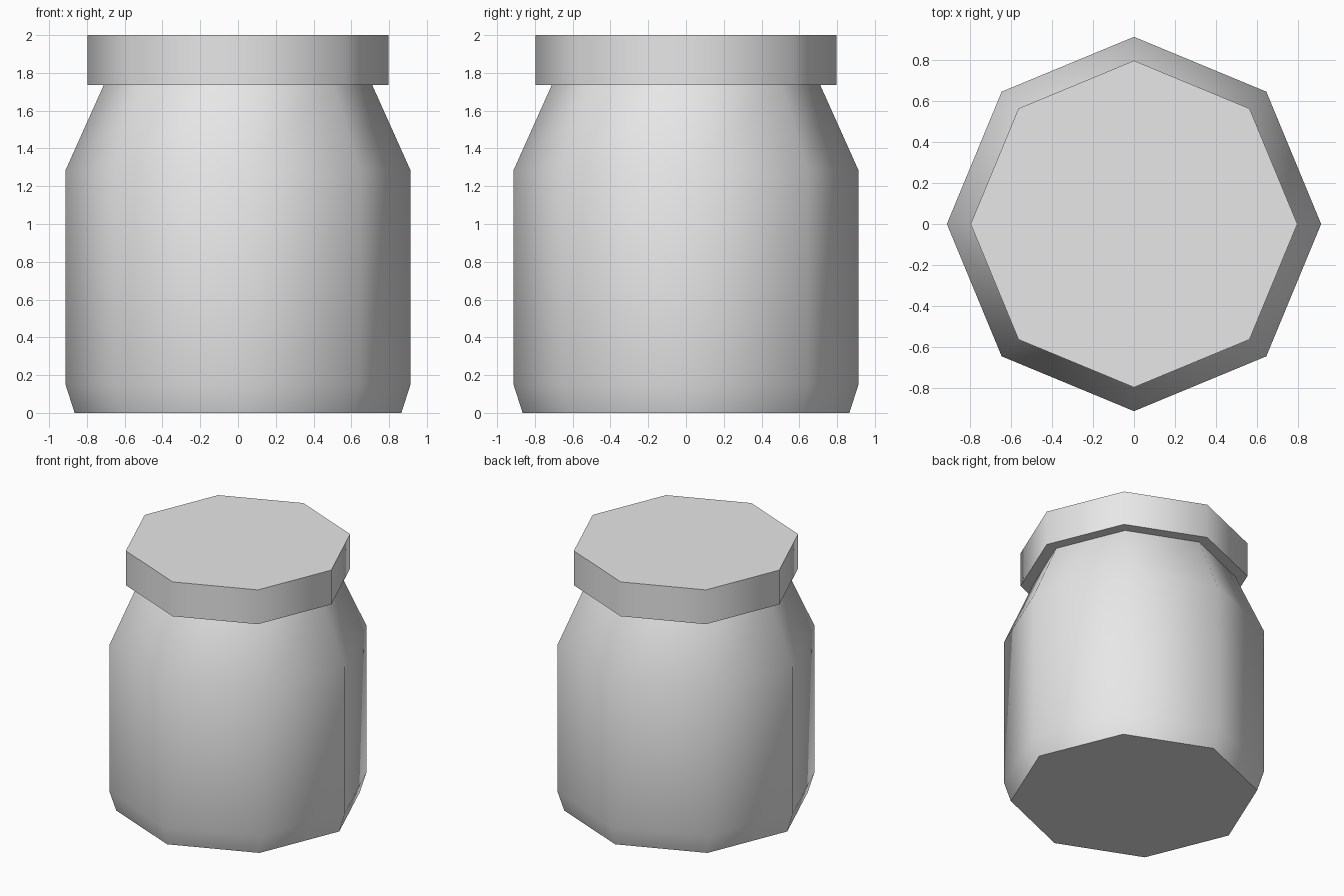
import bpy
import bmesh
from math import cos, sin, pi

cube = bpy.data.objects.get("Cube")
if cube:
    bpy.data.objects.remove(cube, do_unlink=True)

SIDES = 8

# One plain grey for the whole jar
grey = bpy.data.materials.new("light_grey")
grey.use_nodes = True
color = (0.8, 0.8, 0.8, 1)
grey.diffuse_color = color
grey.node_tree.nodes["Principled BSDF"].inputs["Base Color"].default_value = color


def turned_part(name, profile, smooth_angle):
    """Closed eight-sided solid from (radius, height) pairs, bottom to top."""
    bm = bmesh.new()
    rings = []
    for r, z in profile:
        rings.append([bm.verts.new((r * cos(2 * pi * i / SIDES),
                                    r * sin(2 * pi * i / SIDES), z))
                      for i in range(SIDES)])
    for low, high in zip(rings, rings[1:]):
        for i in range(SIDES):
            j = (i + 1) % SIDES
            bm.faces.new((low[i], low[j], high[j], high[i]))
    bm.faces.new(rings[0][::-1])
    bm.faces.new(rings[-1])
    mesh = bpy.data.meshes.new(name)
    bm.to_mesh(mesh)
    bm.free()
    mesh.materials.append(grey)
    obj = bpy.data.objects.new(name, mesh)
    bpy.context.collection.objects.link(obj)
    bpy.ops.object.select_all(action="DESELECT")
    obj.select_set(True)
    bpy.context.view_layer.objects.active = obj
    bpy.ops.object.shade_smooth_by_angle(angle=smooth_angle)
    return obj


# Jar body: chamfered foot, straight wall, sloping shoulder
turned_part("jar_body", [(0.865, 0), (0.913, 0.15), (0.913, 1.285), (0.71, 1.737)],
            pi / 3)

# Flat lid overhanging the shoulder
turned_part("jar_lid", [(0.797, 1.735), (0.797, 2)], pi / 3)
